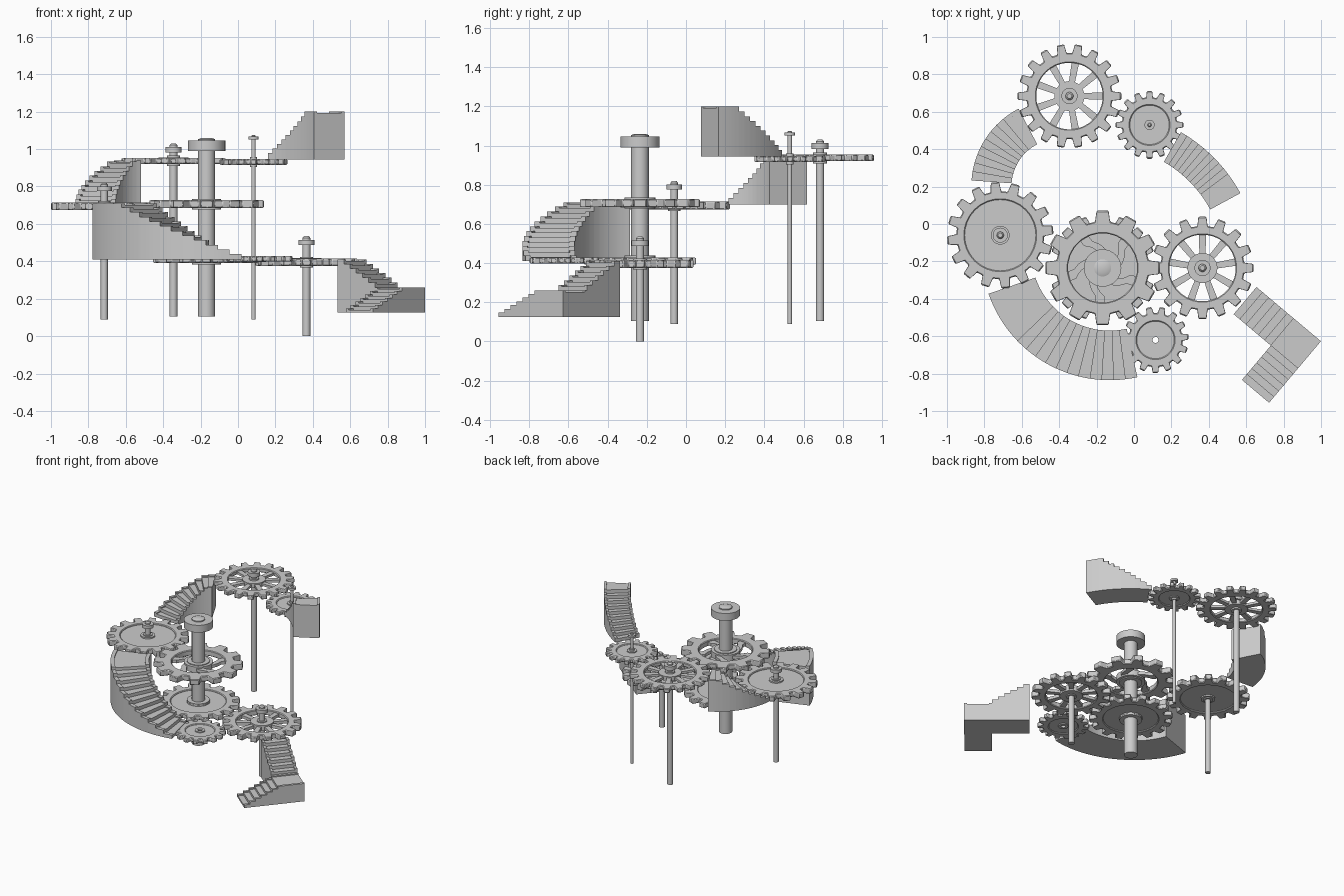
import bpy, bmesh
from math import sin, cos, pi, radians
from mathutils import Vector

if "Cube" in bpy.data.objects:
    bpy.data.objects.remove(bpy.data.objects["Cube"])


def finish(bm, name, bevel=0.0):
    bmesh.ops.recalc_face_normals(bm, faces=bm.faces)
    me = bpy.data.meshes.new(name)
    bm.to_mesh(me)
    bm.free()
    ob = bpy.data.objects.new(name, me)
    bpy.context.collection.objects.link(ob)
    if bevel:
        m = ob.modifiers.new("chamfer", 'BEVEL')
        m.width, m.segments, m.limit_method = bevel, 1, 'ANGLE'
        m.angle_limit = radians(50)
    bpy.ops.object.select_all(action='DESELECT')
    ob.select_set(True)
    bpy.context.view_layer.objects.active = ob
    bpy.ops.object.shade_smooth_by_angle(angle=radians(30))
    return ob


def strip(bm, left, right, z0, z1, closed=False):
    """Solid between two matching outlines, from z0 to z1."""
    cols = [[bm.verts.new((p[0], p[1], z)) for p, z in
             ((a, z0), (b, z0), (b, z1), (a, z1))] for a, b in zip(left, right)]
    n = len(cols)
    for i in range(n if closed else n - 1):
        a, b = cols[i], cols[(i + 1) % n]
        for k in range(4):
            bm.faces.new((a[k], a[(k + 1) % 4], b[(k + 1) % 4], b[k]))
    if not closed:
        bm.faces.new(cols[0])
        bm.faces.new(cols[-1][::-1])


def lathe(bm, c, prof, n=32):
    """Turned solid from (radius, z) pairs, closed at both ends."""
    rings = [[bm.verts.new((c[0] + r * cos(2 * pi * i / n), c[1] + r * sin(2 * pi * i / n), z))
              for i in range(n)] for r, z in prof]
    for a, b in zip(rings, rings[1:]):
        for i in range(n):
            bm.faces.new((a[i], a[(i + 1) % n], b[(i + 1) % n], b[i]))
    bm.faces.new(rings[0][::-1])
    bm.faces.new(rings[-1])


def polar(c, r, a):
    return Vector((c[0] + r * cos(a), c[1] + r * sin(a)))


def gear(name, c, z, h, teeth, tip, root, inner, hub, spokes=0, swirl=0.0, bore=0.0, turn=0.0):
    bm = bmesh.new()
    # toothed rim
    outer, inn = [], []
    for i in range(teeth):
        for f, r in ((-.31, root), (-.2, tip), (.2, tip), (.31, root)):
            a = 2 * pi * (i + f) / teeth + turn
            outer.append(polar(c, r, a))
            inn.append(polar(c, inner, a))
    strip(bm, outer, inn, z - h, z + h, True)
    finish(bm, name + "_rim", .005)
    # web: recessed disc or spokes, plus hub
    bm = bmesh.new()
    t = h * .55

    def ring(r0, r1, zz):
        an = [2 * pi * i / 32 for i in range(32)]
        strip(bm, [polar(c, r1, a) for a in an], [polar(c, r0, a) for a in an], z - zz, z + zz, True)
    ring(max(bore, .005), hub, h * 1.05)
    if not spokes:
        ring(hub - .004, inner + .006, t)
    for i in range(spokes):
        a0 = 2 * pi * i / spokes + turn
        L, R = [], []
        for k in range(6):
            f = k / 5
            r = hub - .01 + (inner + .02 - hub) * f
            a = a0 + swirl * min(1, f * 1.6)
            w = (.026 if swirl else .016 + .004 * f) / r
            L.append(polar(c, r, a + w))
            R.append(polar(c, r, a - w))
        strip(bm, L, R, z - t, z + t)
    finish(bm, name + "_web")


def post(name, c, r, z0, z1, cap_r, cap0, cap1, gz):
    bm = bmesh.new()
    d = (z1 - cap1)
    lathe(bm, c, [(r, z0), (r, cap0), (cap_r, cap0), (cap_r, cap1), (r, cap1),
                  (r, cap1 + d * .5), (r * .6, z1)])
    for g in gz:  # collars at the gears
        lathe(bm, c, [(r * 1.7, g - .028), (r * 1.7, g + .028)])
    finish(bm, name)


def stairs(name, f, steps, base, seg, kerb=.1, lip=.008):
    """f(s, w) maps along/across to plan; steps are (s0, s1, top)."""
    bm = bmesh.new()
    for s0, s1, top in steps:
        n = max(1, round(abs(s1 - s0) / seg))
        ss = [s0 + (s1 - s0) * i / n for i in range(n + 1)]
        for w0, w1, up in ((0, kerb, lip), (kerb, 1 - kerb, 0), (1 - kerb, 1, lip)):
            strip(bm, [f(s, w0) for s in ss], [f(s, w1) for s in ss], base, top + up)
    finish(bm, name)


def flight(s0, s1, z0, z1, n):
    return [(s0 + (s1 - s0) * i / n, s0 + (s1 - s0) * (i + 1) / n, z0 + (z1 - z0) * i / (n - 1))
            for i in range(n)]


def arc(c, r0, r1):
    return lambda s, w: polar(c, r0 + (r1 - r0) * w, radians(s))


# gear centres
TOWER, EAST, SOUTH = (-.168, -.235), (.366, -.235), (.115, -.62)
WEST, NORTH, NORTHEAST = (-.715, -.06), (-.345, .684), (.083, .53)

# gears
gear("tower_upper_gear", TOWER, .706, .021, 12, .308, .25, .185, .1, 5, .55, .03, pi / 12 * 6)
gear("tower_lower_gear", TOWER, .41, .018, 16, .288, .24, .19, .08, bore=.03)
gear("east_gear", EAST, .396, .02, 16, .275, .225, .178, .08, 9, bore=.01, turn=pi / 2)
gear("south_gear", SOUTH, .413, .015, 15, .178, .145, .1, .035, bore=.016, turn=.1)
gear("west_gear", WEST, .694, .02, 16, .285, .235, .19, .05, bore=.01, turn=.1)
gear("north_gear", NORTH, .937, .016, 18, .278, .23, .178, .08, 9, bore=.01)
gear("northeast_gear", NORTHEAST, .931, .015, 16, .182, .148, .105, .035, bore=.006)

# posts
post("tower_post", TOWER, .046, .105, 1.06, .1, .99, 1.045, (.41, .706))
post("east_post", EAST, .021, 0, .535, .043, .488, .515, (.396,))
post("west_post", WEST, .019, .09, .82, .04, .775, .8, (.694,))
post("north_post", NORTH, .021, .105, 1.03, .043, .983, 1.012, (.937,))
post("northeast_post", NORTHEAST, .011, .088, 1.075, .027, 1.05, 1.066, (.931,))

# curved stairs
stairs("south_curved_stairs", arc((-.13, -.15), .42, .685),
       [(199, 224, .702)] + flight(224, 282.5, .68, .43, 11), .41, 2.7)
stairs("northwest_curved_stairs", arc((-.40, .20), .255, .47),
       flight(176, 124, .725, .925, 9) + [(124, 117.5, .93)], .70, 2.9)
stairs("northeast_curved_stairs", arc(TOWER, .655, .838),
       flight(60, 37, .97, 1.165, 9) + [(37, 28.5, 1.192)], .945, 1.3)

# entrance stairs: two straight flights around a square landing
A, U, V, W = Vector((.655, -.337)), Vector((.765, -.644)), Vector((-.644, -.765)), .19
stairs("entrance_upper_flight", lambda s, w: A + U * s + V * W * w,
       flight(0, .26, .402, .28, 6), .125, 1)
stairs("entrance_landing", lambda s, w: A + U * (.26 + W * w) + V * s,
       [(0, W, .252)], .125, 1)
stairs("entrance_lower_flight", lambda s, w: A + U * (.26 + W * w) + V * s,
       flight(W, .43, .234, .14, 6), .125, 1)
